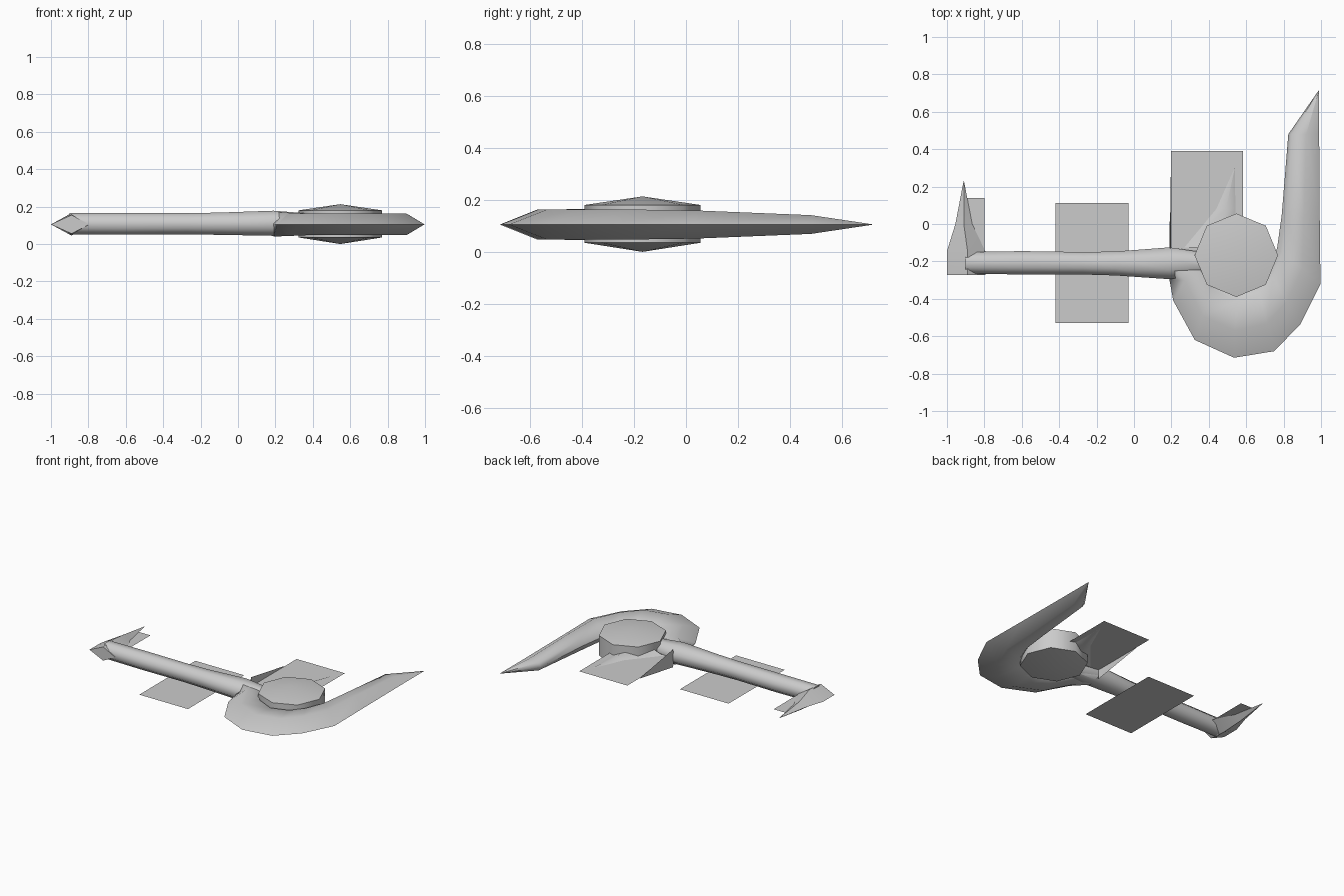
import bpy, bmesh, math

if "Cube" in bpy.data.objects:
    bpy.data.objects.remove(bpy.data.objects["Cube"])

MID = 0.105  # height of the central plane

steel = bpy.data.materials.new("plain grey")
steel.diffuse_color = (0.6, 0.6, 0.6, 1)
steel.use_nodes = True
steel.node_tree.nodes["Principled BSDF"].inputs["Base Color"].default_value = steel.diffuse_color


def finish(name, bm, angle=50):
    bmesh.ops.remove_doubles(bm, verts=bm.verts, dist=0.0005)
    bmesh.ops.recalc_face_normals(bm, faces=bm.faces)
    me = bpy.data.meshes.new(name)
    bm.to_mesh(me)
    bm.free()
    me.materials.append(steel)
    ob = bpy.data.objects.new(name, me)
    bpy.context.collection.objects.link(ob)
    bpy.ops.object.select_all(action='DESELECT')
    bpy.context.view_layer.objects.active = ob
    ob.select_set(True)
    bpy.ops.object.shade_smooth_by_angle(angle=math.radians(angle))
    return ob


def loft(name, rings, angle=50):
    """Skin a list of closed rings and cap both ends."""
    bm = bmesh.new()
    vs = [[bm.verts.new(p) for p in r] for r in rings]
    n = len(vs[0])
    for a, b in zip(vs, vs[1:]):
        for i in range(n):
            j = (i + 1) % n
            bm.faces.new((a[i], a[j], b[j], b[i]))
    bm.faces.new(vs[0])
    bm.faces.new(vs[-1])
    bmesh.ops.dissolve_degenerate(bm, edges=bm.edges, dist=0.0005)
    return finish(name, bm, angle)


def blade_ring(outer, inner, h):
    """Sharp outer edge, broad ridge, blunt inner edge."""
    def at(t, z):
        return (outer[0] + (inner[0] - outer[0]) * t,
                outer[1] + (inner[1] - outer[1]) * t, MID + z)
    return [at(0, 0), at(0.42, h), at(0.88, h * 0.8), at(1, 0),
            at(0.88, -h * 0.8), at(0.42, -h)]


def diamond(y, x0, x1, h, xm=None):
    xm = (x0 + x1) / 2 if xm is None else xm
    return [(x0, y, MID), (xm, y, MID + h), (x1, y, MID), (xm, y, MID - h)]


# Crescent blade, from the shaft round to the long tip
stations = [
    ((0.19, -0.30), (0.19, -0.125), 0.065),
    ((0.21, -0.41), (0.36, -0.15), 0.062),
    ((0.325, -0.62), (0.42, -0.31), 0.058),
    ((0.535, -0.715), (0.55, -0.37), 0.058),
    ((0.75, -0.68), (0.66, -0.33), 0.058),
    ((0.89, -0.535), (0.72, -0.25), 0.058),
    ((0.997, -0.32), (0.765, -0.13), 0.058),
    ((0.993, 0.03), (0.79, 0.05), 0.054),
    ((0.99, 0.48), (0.825, 0.48), 0.036),
    ((0.99, 0.715), (0.988, 0.715), 0.001),
]
loft("crescent_blade", [blade_ring(*s) for s in stations], 60)

# Shaft: eight-sided, slightly uneven
shaft = []
for x, y0, y1, z0, z1 in [(-0.90, -0.265, -0.15, 0.052, 0.165),
                          (-0.60, -0.27, -0.145, 0.05, 0.165),
                          (-0.27, -0.27, -0.15, 0.052, 0.165),
                          (-0.10, -0.275, -0.147, 0.049, 0.168),
                          (0.19, -0.295, -0.125, 0.044, 0.178),
                          (0.36, -0.27, -0.15, 0.05, 0.165)]:
    k = 1 / math.cos(math.pi / 8)
    shaft.append([(x, (y0 + y1) / 2 + k * (y1 - y0) / 2 * math.cos(a),
                   (z0 + z1) / 2 + k * (z1 - z0) / 2 * math.sin(a))
                  for a in [math.pi * (i + 0.5) / 4 for i in range(8)]])
loft("shaft", shaft)

# Pommel with its rear spike
loft("pommel_spike", [diamond(-0.272, -1.0, -0.795, 0.05, -0.89),
                      diamond(-0.145, -1.0, -0.795, 0.06, -0.89),
                      diamond(0.0, -0.955, -0.865, 0.032),
                      diamond(0.23, -0.911, -0.909, 0.001)])

# Back spike beside the hub, and the thin upright fin
loft("back_spike", [diamond(-0.125, 0.27, 0.56, 0.05),
                    diamond(0.08, 0.44, 0.542, 0.02),
                    diamond(0.30, 0.538, 0.54, 0.001)])
loft("upright_fin", [diamond(-0.13, 0.19, 0.198, 0.065),
                     diamond(0.25, 0.193, 0.195, 0.001)])

# Hub: octagonal disc with shallow cones on both sides
hub = [[(0.547 + r * math.cos(i * math.pi / 4),
         -0.167 + r * math.sin(i * math.pi / 4), z) for i in range(8)]
       for r, z in [(0.0, 0.0), (0.223, 0.035), (0.223, 0.18), (0.0, 0.213)]]
bm = bmesh.new()
top, bot = bm.verts.new(hub[3][0]), bm.verts.new(hub[0][0])
lo = [bm.verts.new(p) for p in hub[1]]
hi = [bm.verts.new(p) for p in hub[2]]
for i in range(8):
    j = (i + 1) % 8
    bm.faces.new((lo[i], lo[j], hi[j], hi[i]))
    bm.faces.new((hi[i], hi[j], top))
    bm.faces.new((lo[j], lo[i], bot))
finish("hub_disc", bm)

# Flat sheets
for name, x0, x1, y0, y1, z in [("grip_sheet", -0.42, -0.03, -0.53, 0.112, 0.033),
                                ("head_sheet", 0.197, 0.583, -0.15, 0.39, MID),
                                ("pommel_sheet", -0.91, -0.80, -0.15, 0.14, MID)]:
    bm = bmesh.new()
    bm.faces.new([bm.verts.new(p) for p in
                  [(x0, y0, z), (x1, y0, z), (x1, y1, z), (x0, y1, z)]])
    finish(name, bm)
